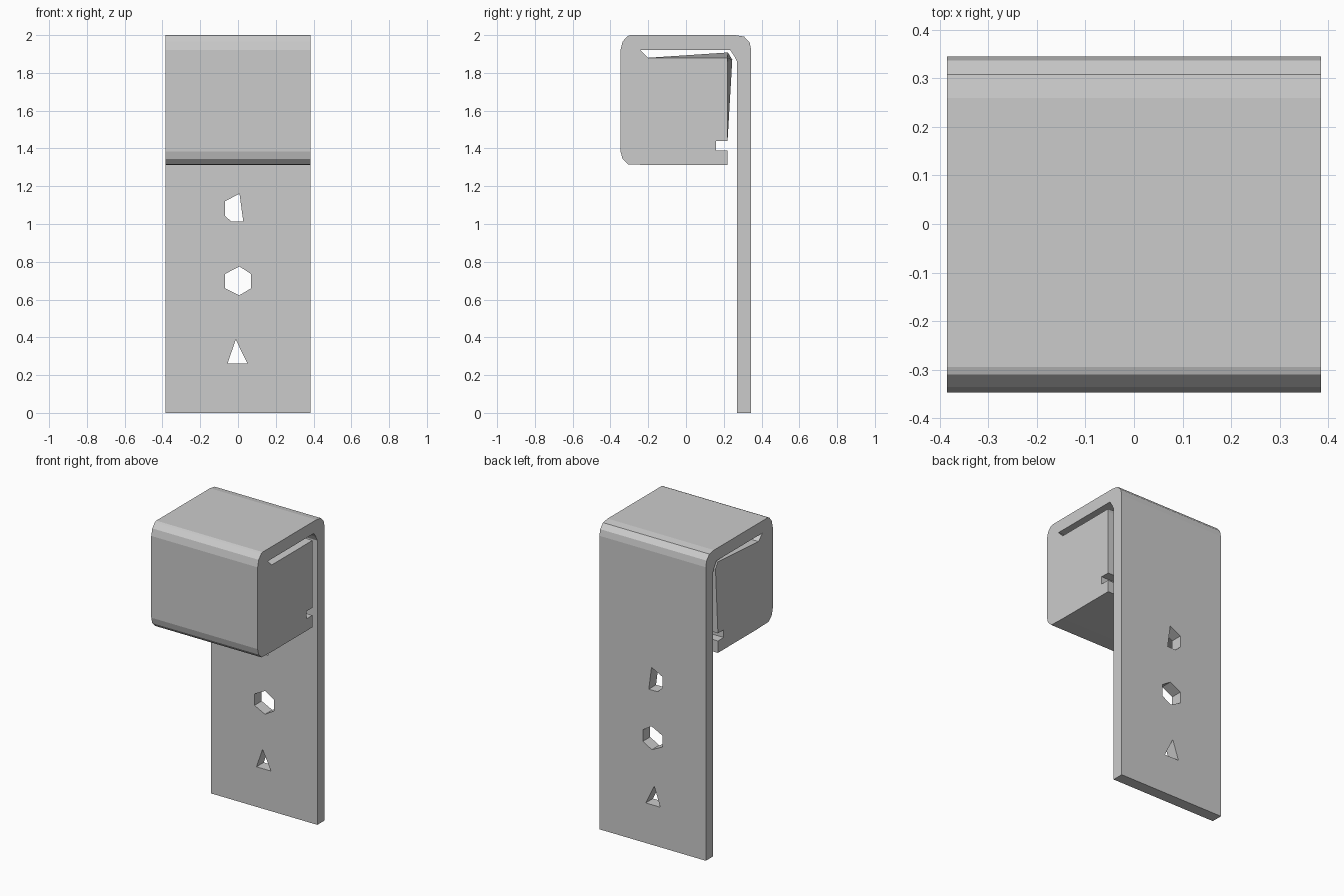
import bpy, bmesh

if "Cube" in bpy.data.objects:
    bpy.data.objects.remove(bpy.data.objects["Cube"])

HALF_W = 0.385


def loft(name, start, end):
    """Closed solid joining two matching rings of 3D points."""
    bm = bmesh.new()
    a = [bm.verts.new(p) for p in start]
    b = [bm.verts.new(p) for p in end]
    n = len(a)
    bm.faces.new(a)
    bm.faces.new(b[::-1])
    for i in range(n):
        j = (i + 1) % n
        bm.faces.new((a[j], a[i], b[i], b[j]))
    bmesh.ops.recalc_face_normals(bm, faces=bm.faces)
    mesh = bpy.data.meshes.new(name)
    bm.to_mesh(mesh)
    bm.free()
    obj = bpy.data.objects.new(name, mesh)
    bpy.context.collection.objects.link(obj)
    return obj


# Side profile (y, z): back plate, rounded top, hooked front block
outer = [(0.27, 0), (0.345, 0), (0.345, 1.92), (0.337, 1.96), (0.308, 1.992),
         (0.26, 2.0), (-0.295, 2.0), (-0.31, 1.995), (-0.336, 1.965), (-0.347, 1.92),
         (-0.347, 1.385), (-0.336, 1.345), (-0.307, 1.316), (-0.2, 1.312)]
# Lower rear edge of the block with its small notch
notch = [(0.22, 1.312), (0.22, 1.39), (0.16, 1.39), (0.16, 1.44), (0.22, 1.44)]
# The block's upper rear corner is skewed at the left end
corner_right = [(0.22, 1.86), (0.22, 1.88)]
corner_left = [(0.245, 1.87), (0.222, 1.908)]
# Narrow slot under the top and the inner bend
slot = [(-0.2, 1.88), (-0.24, 1.92), (0.235, 1.92), (0.255, 1.89), (0.27, 1.86)]

right = [(HALF_W, y, z) for y, z in outer + notch + corner_right + slot]
left = [(-HALF_W, y, z) for y, z in outer + notch + corner_left + slot]
bracket = loft("hooked_bracket", right, left)

# Three screw holes through the back plate (x, z)
holes = {
    "upper_hole_cutter": [(-0.07, 1.12), (0.008, 1.16), (0.028, 1.012),
                          (-0.035, 1.012), (-0.07, 1.045)],
    "middle_hole_cutter": [(0.008, 0.775), (0.07, 0.735), (0.07, 0.66),
                           (0.006, 0.622), (-0.07, 0.66), (-0.07, 0.735)],
    "lower_hole_cutter": [(-0.012, 0.388), (0.05, 0.262), (-0.055, 0.262)],
}
for name, ring in holes.items():
    cutter = loft(name, [(x, 0.2, z) for x, z in ring], [(x, 0.42, z) for x, z in ring])
    cutter.hide_render = True
    cutter.hide_set(True)
    mod = bracket.modifiers.new(name, 'BOOLEAN')
    mod.operation = 'DIFFERENCE'
    mod.solver = 'EXACT'
    mod.object = cutter
